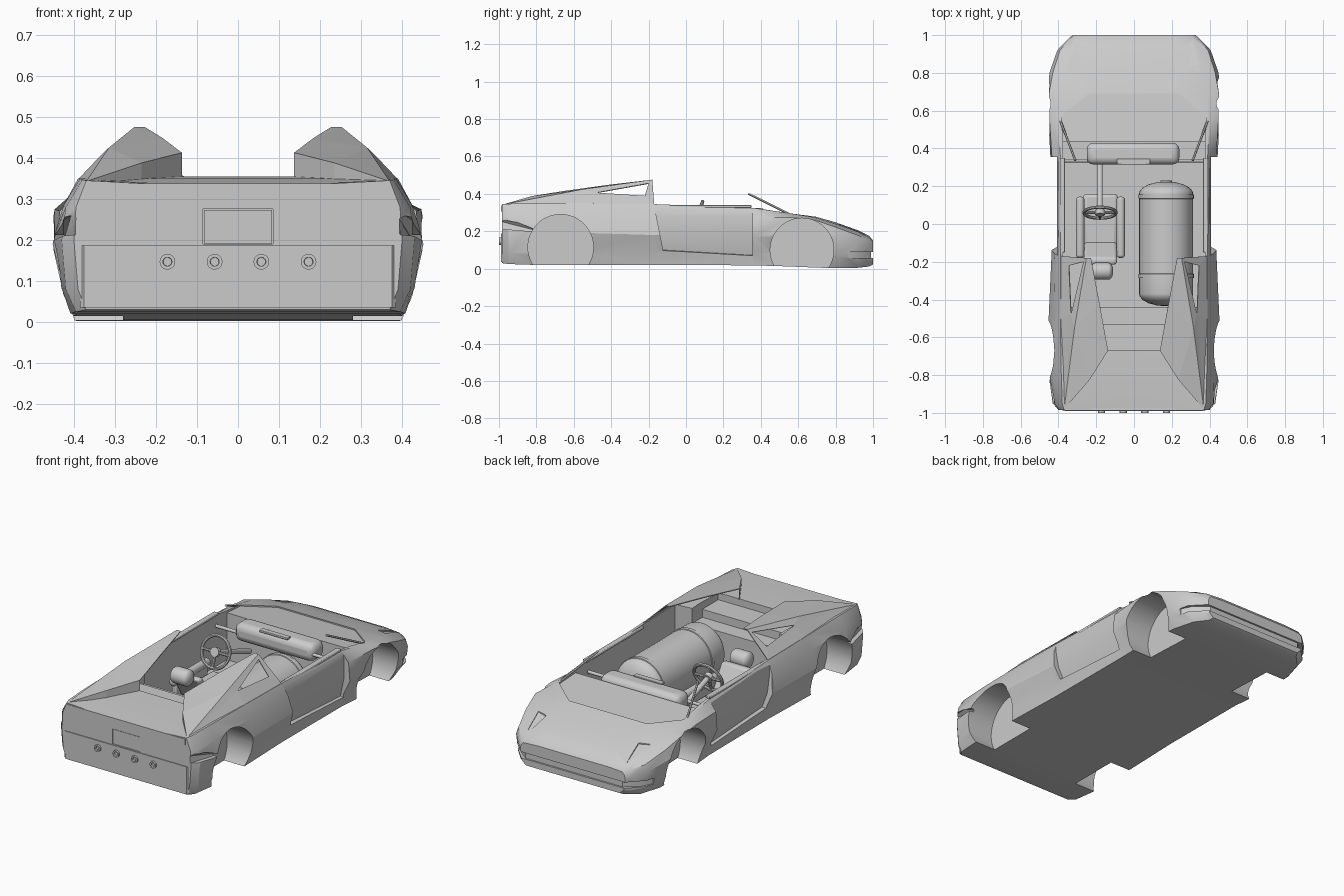
import bpy, bmesh, math
from mathutils import Vector

cube = bpy.data.objects.get("Cube")
if cube:
    bpy.data.objects.remove(cube, do_unlink=True)

grey = bpy.data.materials.new("plain_grey")
grey.use_nodes = True
COLOUR = (0.6, 0.6, 0.6, 1)
grey.diffuse_color = COLOUR
grey.node_tree.nodes["Principled BSDF"].inputs["Base Color"].default_value = COLOUR


def finish(name, bm, bevel=0, smooth=True):
    """Turn a bmesh into a named, coloured object."""
    bmesh.ops.recalc_face_normals(bm, faces=bm.faces[:])
    mesh = bpy.data.meshes.new(name)
    bm.to_mesh(mesh)
    bm.free()
    obj = bpy.data.objects.new(name, mesh)
    bpy.context.collection.objects.link(obj)
    mesh.materials.append(grey)
    if bevel:
        mod = obj.modifiers.new("round", "BEVEL")
        mod.width, mod.segments = bevel, 3
    if smooth:
        shade(obj)
    return obj


def shade(obj):
    bpy.ops.object.select_all(action="DESELECT")
    obj.select_set(True)
    bpy.context.view_layer.objects.active = obj
    bpy.ops.object.shade_smooth_by_angle(angle=math.radians(28))


def loft(name, rings, **kw):
    """Skin closed rings of equal length and cap both ends."""
    bm = bmesh.new()
    loops = [[bm.verts.new(p) for p in ring] for ring in rings]
    n = len(loops[0])
    for a, b in zip(loops, loops[1:]):
        for i in range(n):
            j = (i + 1) % n
            bm.faces.new((a[i], a[j], b[j], b[i]))
    bm.faces.new(loops[0][::-1])
    bm.faces.new(loops[-1])
    return finish(name, bm, **kw)


def prism(name, axis, outline, lo, hi, **kw):
    """Extrude a 2D outline along x, y or z."""
    def place(p, d):
        q = list(p)
        q.insert("xyz".index(axis), d)
        return q
    return loft(name, [[place(p, d) for p in outline] for d in (lo, hi)], **kw)


def box(name, x, y, z, **kw):
    return prism(name, "z", [(x[0], y[0]), (x[1], y[0]), (x[1], y[1]), (x[0], y[1])], *z, **kw)


def lathe(name, start, end, profile, sides=24, **kw):
    """Turn (distance, radius) pairs about the line from start to end."""
    start, end = Vector(start), Vector(end)
    turn = (end - start).to_track_quat("Z", "Y")
    rings = []
    for d, r in profile:
        angles = [2 * math.pi * i / sides for i in range(sides)]
        rings.append([start + turn @ Vector((r * math.cos(a), r * math.sin(a), d)) for a in angles])
    return loft(name, rings, **kw)


def rod(name, start, end, r, sides=12):
    length = (Vector(end) - Vector(start)).length
    return lathe(name, start, end, [(0, r), (length, r)], sides)


def capsule(name, start, end, r, cap, bands=()):
    """Cylinder with domed ends; cap is the dome height."""
    length = (Vector(end) - Vector(start)).length
    arc = [math.radians(a) for a in (3, 20, 40, 60, 78, 90)]
    head = [(cap * (1 - math.cos(a)), r * math.sin(a)) for a in arc]
    tail = [(length - d, q) for d, q in reversed(head)]
    mid = [(b + o, r + h) for b in bands for o, h in ((-.012, 0), (-.01, .004), (.01, .004), (.012, 0))]
    return lathe(name, start, end, head + mid + tail, 32)


# Body: y, then half section points floor, sill, flank, shoulder, belt, then crown height
stations = [
    (-.985, (.37, .03), (.39, .08), (.4, .2), (.395, .28), (.37, .345), .337),
    (-.95, (.395, .025), (.42, .08), (.43, .2), (.42, .28), (.38, .347), .34),
    (-.8, (.41, .02), (.435, .085), (.452, .2), (.425, .285), (.385, .35), .35),
    (-.5, (.405, .02), (.425, .085), (.452, .19), (.425, .285), (.39, .35), .36),
    (-.17, (.395, .02), (.405, .09), (.437, .18), (.42, .28), (.39, .345), .345),
    (.36, (.395, .018), (.405, .09), (.443, .17), (.435, .27), (.39, .325), .33),
    (.55, (.405, .012), (.43, .085), (.453, .19), (.447, .275), (.4, .297), .302),
    (.69, (.405, .006), (.43, .075), (.455, .19), (.45, .26), (.395, .274), .279),
    (.8, (.395, .003), (.425, .065), (.448, .17), (.43, .222), (.365, .24), .248),
    (.92, (.36, .005), (.395, .05), (.406, .14), (.392, .178), (.333, .197), .205),
    (.98, (.3, .012), (.335, .04), (.348, .12), (.338, .153), (.313, .168), .175),
    (1, (.29, .022), (.315, .045), (.325, .1), (.32, .13), (.305, .145), .15),
]
rings = []
for y, *half, crown in stations:
    half = half + [(.22, crown)]
    rings.append([(x, y, z) for x, z in half] + [(-x, y, z) for x, z in reversed(half)])
body = loft("body_shell", rings, smooth=False)

# Cutters for cabin, engine shelf, windscreen base, nose slot and plate recess
cutters = [
    box("cabin_cutter", (-.375, .375), (-.44, .438), (.04, .6)),
    box("shelf_cutter", (-.27, .27), (-.53, -.43), (.27, .6)),
    box("engine_cutter", (-.27, .27), (-.67, -.52), (.315, .6)),
    box("plate_cutter", (-.085, .085), (-1.1, -.978), (.19, .275)),
    # The slot wraps round the nose and stays shallow
    prism("nose_slot_cutter", "z", [(.5, .87), (.5, 1.1), (-.5, 1.1), (-.5, .87), (-.405, .87), (-.375, .93),
                                    (-.3, .99), (.3, .99), (.375, .93), (.405, .87)], .056, .09),
]
cowl = prism("cowl_cutter", "z", [(-.24, .69), (.24, .69), (.385, .57), (.375, .43), (-.375, .43), (-.385, .57)], 0, .6)
for v in cowl.data.vertices:
    if v.co.z < .1:
        v.co.z = .272 + (.69 - v.co.y) * .12
cutters.append(cowl)

for s, side in ((1, "left"), (-1, "right")):
    # Wheel arches, tail light slots, bonnet darts and door recesses
    for y, z, r, end in ((-.67, .115, .175, "rear"), (.62, .1, .17, "front")):
        cutters.append(lathe(f"{side}_{end}_arch_cutter", (s * .28, y, z), (s * .6, y, z), [(0, r), (.32, r)], 48))
    slot = [(-1.1, .28), (-1.1, .222), (-.83, .2), (-.79, .202), (-.9, .248)]
    lens = prism(f"{side}_tail_slot_cutter", "x", slot, s * .375, s * .6)
    for v in lens.data.vertices:
        if abs(v.co.x) < .4 and v.co.y > -1:
            v.co.x = s * .425
    cutters.append(lens)
    dart = prism(f"{side}_dart_cutter", "z", [(s * .31, .985), (s * .345, .81), (s * .285, .825)], 0, .6)
    for v in dart.data.vertices:
        if v.co.z < .1:
            v.co.z = .17 + (.985 - v.co.y) * .36
    cutters.append(dart)
    skin = [(.393, .37), (.407, .28), (.407, .18), (.385, .1), (.5, .085), (.5, .37)]
    door = prism(f"{side}_door_cutter", "y", [(s * x, z) for x, z in skin], -.17, .355)
    for v in door.data.vertices:
        if v.co.y < 0:
            v.co.y += (.34 - v.co.z) * .2
        elif v.co.z < .15:
            v.co.z -= .028
    cutters.append(door)

for c in cutters:
    mod = body.modifiers.new(c.name, "BOOLEAN")
    mod.object, mod.operation, mod.solver = c, "DIFFERENCE", "EXACT"
    c.hide_render = True
    c.hide_set(True)
bpy.context.view_layer.update()
cut = bpy.data.meshes.new_from_object(body.evaluated_get(bpy.context.evaluated_depsgraph_get()))
body.modifiers.clear()
body.data = cut
for c in cutters:
    bpy.data.objects.remove(c, do_unlink=True)
shade(body)

for s, side in ((1, "left"), (-1, "right")):
    # Rear buttress with an open quarter window
    tail, inner, foot = (.37, -.98, .343), (.137, -.67, .413), (.137, -.67, .352)
    curve, curve_foot = (.235, -.825, .388), (.235, -.825, .345)
    rise, peak_in, peak = (.183, -.42, .448), (.228, -.18, .476), (.252, -.18, .476)
    ridge = (.315, -.55, .425)
    belt_a, belt_b = (.39, -.5, .348), (.39, -.17, .342)
    win_a, win_b, win_c = (.334, -.48, .407), (.268, -.2, .457), (.345, -.22, .39)
    bm = bmesh.new()
    faces = [(tail, curve, ridge), (curve, inner, ridge), (inner, rise, ridge), (rise, peak, ridge),
             (rise, peak_in, peak), (tail, curve_foot, curve), (curve_foot, foot, inner, curve),
             (tail, ridge, win_a), (ridge, peak, win_b, win_a), (peak, belt_b, win_c, win_b),
             (tail, win_a, belt_a), (win_a, win_c, belt_a), (win_c, belt_b, belt_a)]
    for f in faces:
        bm.faces.new([bm.verts.new((s * x, y, z)) for x, y, z in f])
    bmesh.ops.remove_doubles(bm, verts=bm.verts[:], dist=.0001)
    buttress = finish(f"{side}_buttress", bm, smooth=False)
    solid = buttress.modifiers.new("thickness", "SOLIDIFY")
    solid.thickness = .005
    # Windscreen pillar and door top rail
    rod(f"{side}_windscreen_pillar", (s * .395, .56, .288), (s * .31, .335, .4), .006, 6)
    box(f"{side}_door_rail", sorted((s * .365, s * .393)), (-.15, .35), (.325, .34), bevel=.004)

# Rear bumper, number plate and exhausts
prism("rear_bumper", "z", [(-.385, -.98), (.385, -.98), (.375, -.99), (-.375, -.99)], .035, .187)
box("rear_lip", (-.365, .365), (-.988, -.97), (.305, .338))
box("blank_plate", (-.083, .083), (-.984, -.976), (.192, .273))
for i, x in enumerate((-.172, -.057, .057, .172)):
    lathe(f"exhaust_{i + 1}", (x, -.96, .147), (x, -1, .147), [(0, .019), (.04, .019), (.04, .011), (.015, .009)])

# Dashboard with display, and steering gear
box("dashboard", (-.25, .24), (.315, .43), (.225, .325), bevel=.035)
box("dashboard_display", (-.09, .085), (.315, .345), (.318, .33), bevel=.003)
rod("dashboard_beam", (-.37, .335, .27), (.37, .335, .27), .009)
hub, foot = Vector((-.18, .06, .28)), Vector((-.18, .36, .17))
axis = (foot - hub).normalized()
rod("steering_column", hub, foot, .014)
rod("steering_hub", hub - axis * .012, hub + axis * .012, .026)
bpy.ops.mesh.primitive_torus_add(location=hub, rotation=axis.to_track_quat("Z", "Y").to_euler(),
                                 major_radius=.085, minor_radius=.009, major_segments=32, minor_segments=8)
wheel = bpy.context.object
wheel.name = "steering_wheel"
wheel.data.materials.append(grey)
shade(wheel)
up = axis.cross(Vector((1, 0, 0))).normalized()
for i, d in enumerate((Vector((1, 0, 0)), Vector((-1, 0, 0)), up if up.z < 0 else -up)):
    rod(f"steering_spoke_{i + 1}", hub, hub + d * .083, .008, 8)

# Driver seat
box("seat_cushion", (-.27, -.085), (-.12, .16), (.05, .12), bevel=.02)
back = [(-.08, .09), (-.13, .09), (-.22, .25), (-.18, .255)]
prism("seat_back", "x", back, -.265, -.09, bevel=.015)
capsule("headrest", (-.23, -.25, .265), (-.11, -.25, .265), .045, .025)
for x, side in ((-.285, "right"), (-.07, "left")):
    capsule(f"{side}_armrest", (x, -.18, .17), (x, .145, .17), .022, .015)
    box(f"{side}_seat_side", (x - .015, x + .015), (-.16, .12), (.045, .165), bevel=.008)

# Gas tank with two straps and an end collar
capsule("gas_tank", (.17, -.435, .182), (.17, .225, .182), .143, .065, bands=(.16, .58))
rod("tank_collar", (.17, .2, .182), (.17, .23, .182), .03, 16)
